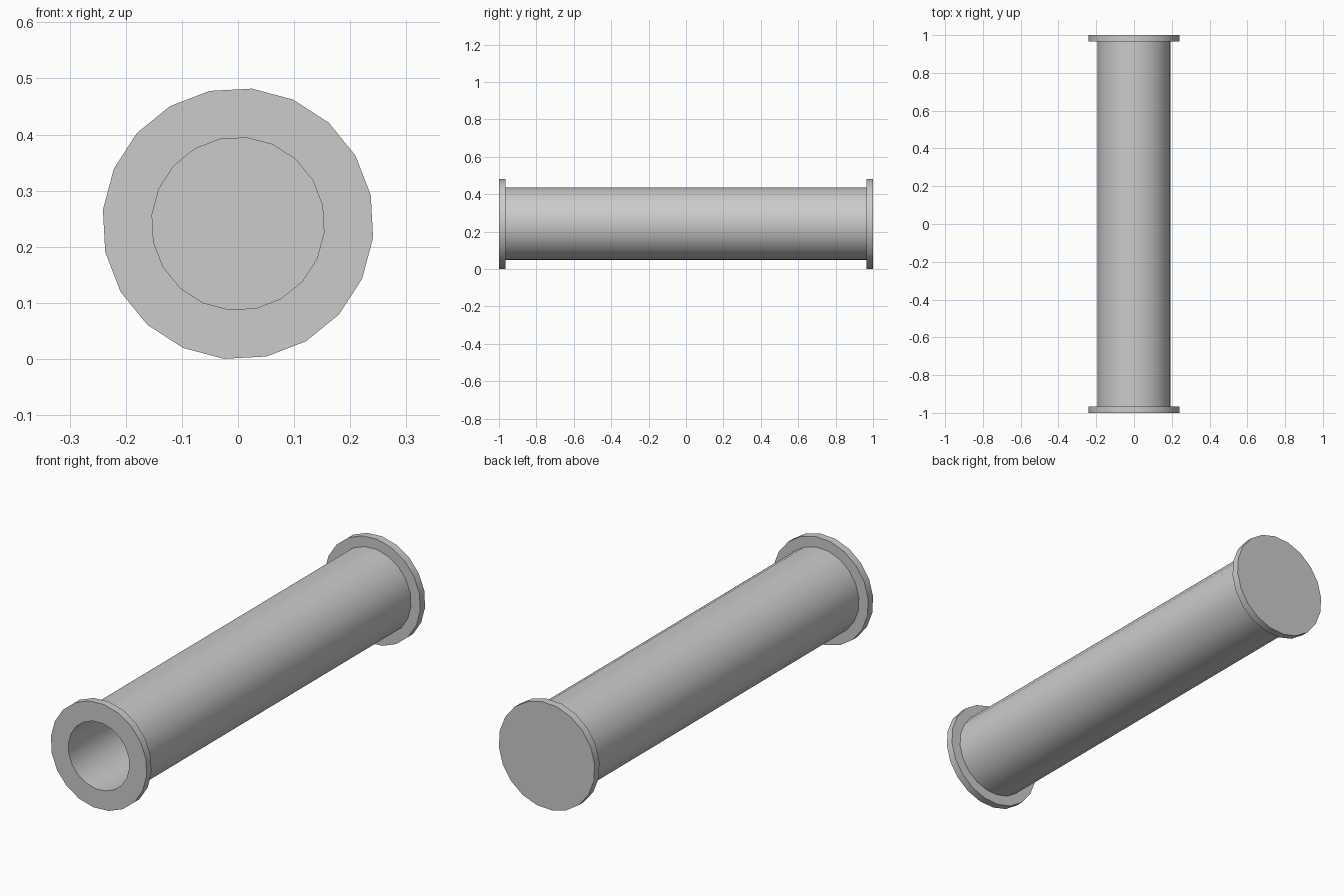
import bpy
import bmesh
from math import sin, cos, radians, tau

SIDES = 20
PHASE = radians(12.1)
AXIS_Z = 0.241
FLANGE_R, BARREL_R, BORE_R = 0.242, 0.195, 0.154
HALF, FLANGE_T = 1.0, 0.035

old = bpy.data.objects.get("Cube")
if old:
    bpy.data.objects.remove(old, do_unlink=True)

grey = bpy.data.materials.new("plain grey")
grey.use_nodes = True
colour = (0.6, 0.6, 0.6, 1)
grey.diffuse_color = colour
grey.node_tree.nodes["Principled BSDF"].inputs["Base Color"].default_value = colour


def circle(bm, radius, y):
    """Ring of vertices around the long axis."""
    angles = [PHASE + tau * i / SIDES for i in range(SIDES)]
    return [bm.verts.new((radius * cos(a), y, AXIS_Z + radius * sin(a))) for a in angles]


def finish(bm, name):
    mesh = bpy.data.meshes.new(name)
    bm.to_mesh(mesh)
    bm.free()
    mesh.materials.append(grey)
    obj = bpy.data.objects.new(name, mesh)
    bpy.context.collection.objects.link(obj)
    bpy.ops.object.select_all(action="DESELECT")
    obj.select_set(True)
    bpy.context.view_layer.objects.active = obj
    bpy.ops.object.shade_smooth_by_angle(angle=radians(30))
    return obj


# Hollow barrel with a flange at each end, turned from one closed profile
inner = HALF - FLANGE_T
profile = [
    (BORE_R, -HALF), (FLANGE_R, -HALF), (FLANGE_R, -inner), (BARREL_R, -inner),
    (BARREL_R, inner), (FLANGE_R, inner), (FLANGE_R, HALF), (BORE_R, HALF),
]
bm = bmesh.new()
rings = [circle(bm, r, y) for r, y in profile]
for a, b in zip(rings, rings[1:] + rings[:1]):
    for i in range(SIDES):
        j = (i + 1) % SIDES
        bm.faces.new((a[i], a[j], b[j], b[i]))
bmesh.ops.recalc_face_normals(bm, faces=bm.faces)
finish(bm, "flanged_barrel")

# Flush disc closing the back of the bore
bm = bmesh.new()
disc = bm.faces.new(circle(bm, BORE_R, HALF))
disc.normal_update()
if disc.normal.y < 0:
    disc.normal_flip()
finish(bm, "back_cap")
